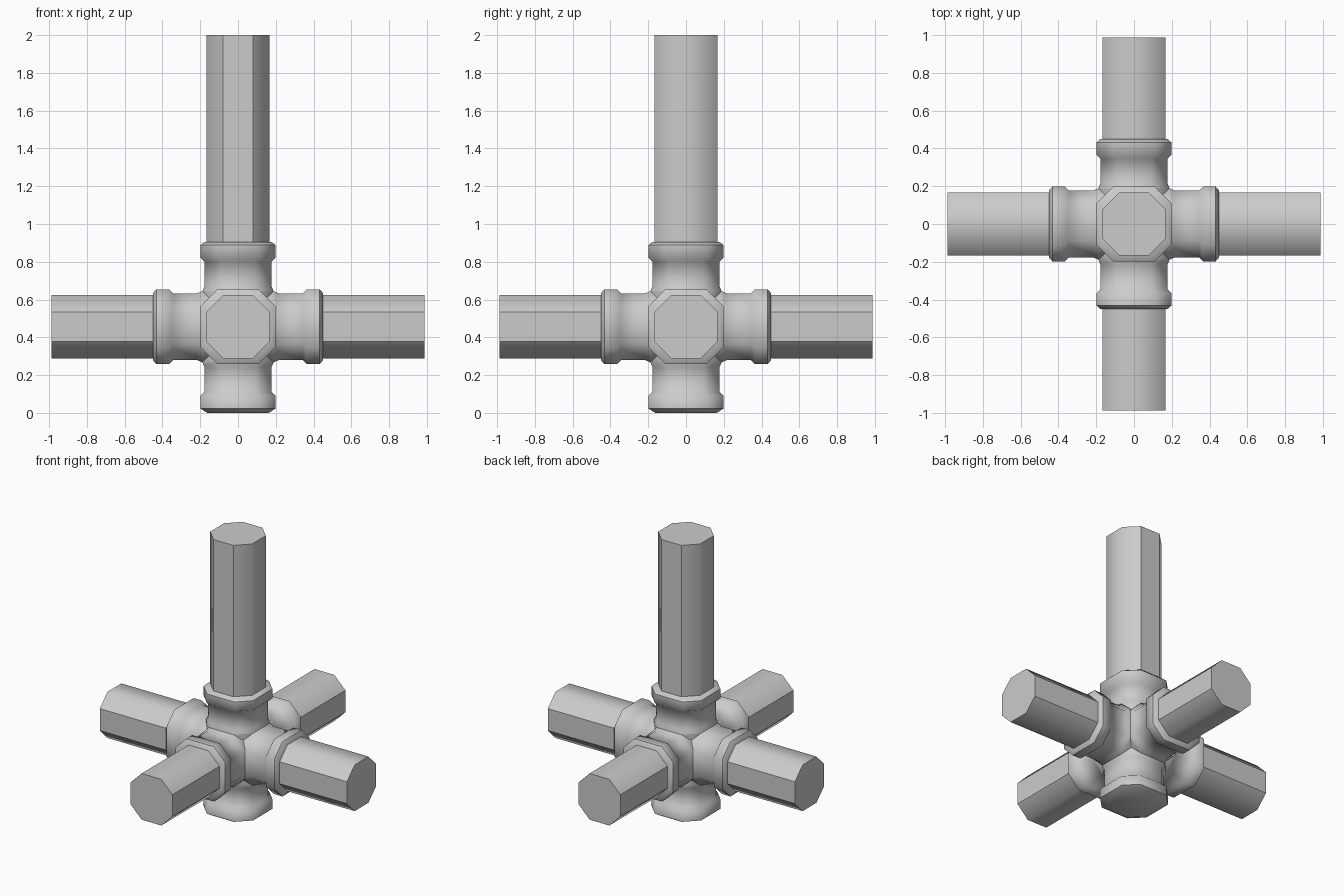
import bpy, bmesh, math
from mathutils import Vector

if "Cube" in bpy.data.objects:
    bpy.data.objects.remove(bpy.data.objects["Cube"])

CENTRE = Vector((0, 0, 0.456))
CHAMFER = 0.088          # constant corner cut of every octagonal section
X, Y, Z = Vector((1, 0, 0)), Vector((0, 1, 0)), Vector((0, 0, 1))


def ring(h):
    """Square of half width h with its corners cut, as (u, v) pairs."""
    f = h - CHAMFER
    return [(h, -f), (h, f), (f, h), (-f, h), (-h, f), (-h, -f), (-f, -h), (f, -h)]


def loft(name, axis, u, v, profile):
    """Closed octagonal solid through (distance, half width) stations."""
    bm = bmesh.new()
    rings = [[bm.verts.new(CENTRE + axis * d + u * a + v * b) for a, b in ring(h)]
             for d, h in profile]
    for lo, hi in zip(rings, rings[1:]):
        for i in range(8):
            j = (i + 1) % 8
            bm.faces.new((lo[i], lo[j], hi[j], hi[i]))
    bm.faces.new(rings[0])
    bm.faces.new(rings[-1])
    bmesh.ops.recalc_face_normals(bm, faces=bm.faces)
    me = bpy.data.meshes.new(name)
    bm.to_mesh(me)
    bm.free()
    ob = bpy.data.objects.new(name, me)
    bpy.context.collection.objects.link(ob)
    return ob


def select(ob):
    bpy.ops.object.select_all(action='DESELECT')
    ob.select_set(True)
    bpy.context.view_layer.objects.active = ob


# Six-way connector: three through sleeves with raised collars, merged
arm = [(0.19, 0.188), (0.215, 0.177), (0.345, 0.177), (0.365, 0.198), (0.432, 0.198), (0.45, 0.178)]
foot = arm[:-2] + [(0.434, 0.198), (0.456, 0.162)]


def through(low, high):
    return [(-d, h) for d, h in reversed(low)] + high


connector = loft("connector", Z, X, Y, through(foot, arm))
for name, axis, u in (("sleeve_x", X, Y), ("sleeve_y", Y, X)):
    sleeve = loft(name, axis, u, Z, through(arm, arm))
    mod = connector.modifiers.new(name, 'BOOLEAN')
    mod.operation = 'UNION'
    mod.solver = 'EXACT'
    mod.object = sleeve
    select(connector)
    bpy.ops.object.modifier_apply(modifier=name)
    bpy.data.objects.remove(sleeve)
select(connector)
bpy.ops.object.shade_smooth_by_angle(angle=math.radians(47))

# Pipes: one tall upright and four horizontal; u faces are crisp, v faces blend
pipes = [("upright_pipe", Z, Y, X, 2 - CENTRE.z),
         ("right_pipe", X, Y, Z, 0.988), ("left_pipe", -X, Y, Z, 0.988),
         ("back_pipe", Y, X, Z, 0.988), ("front_pipe", -Y, X, Z, 0.988)]
for name, axis, u, v, end in pipes:
    ob = loft(name, axis, u, v, [(0.44, 0.167), (end, 0.167)])
    bm = bmesh.new()
    bm.from_mesh(ob.data)
    for f in bm.faces:
        f.smooth = True
        if abs(f.normal.dot(u)) > 0.9 or abs(f.normal.dot(axis)) > 0.9:
            for e in f.edges:
                e.smooth = False
    bm.to_mesh(ob.data)
    bm.free()
